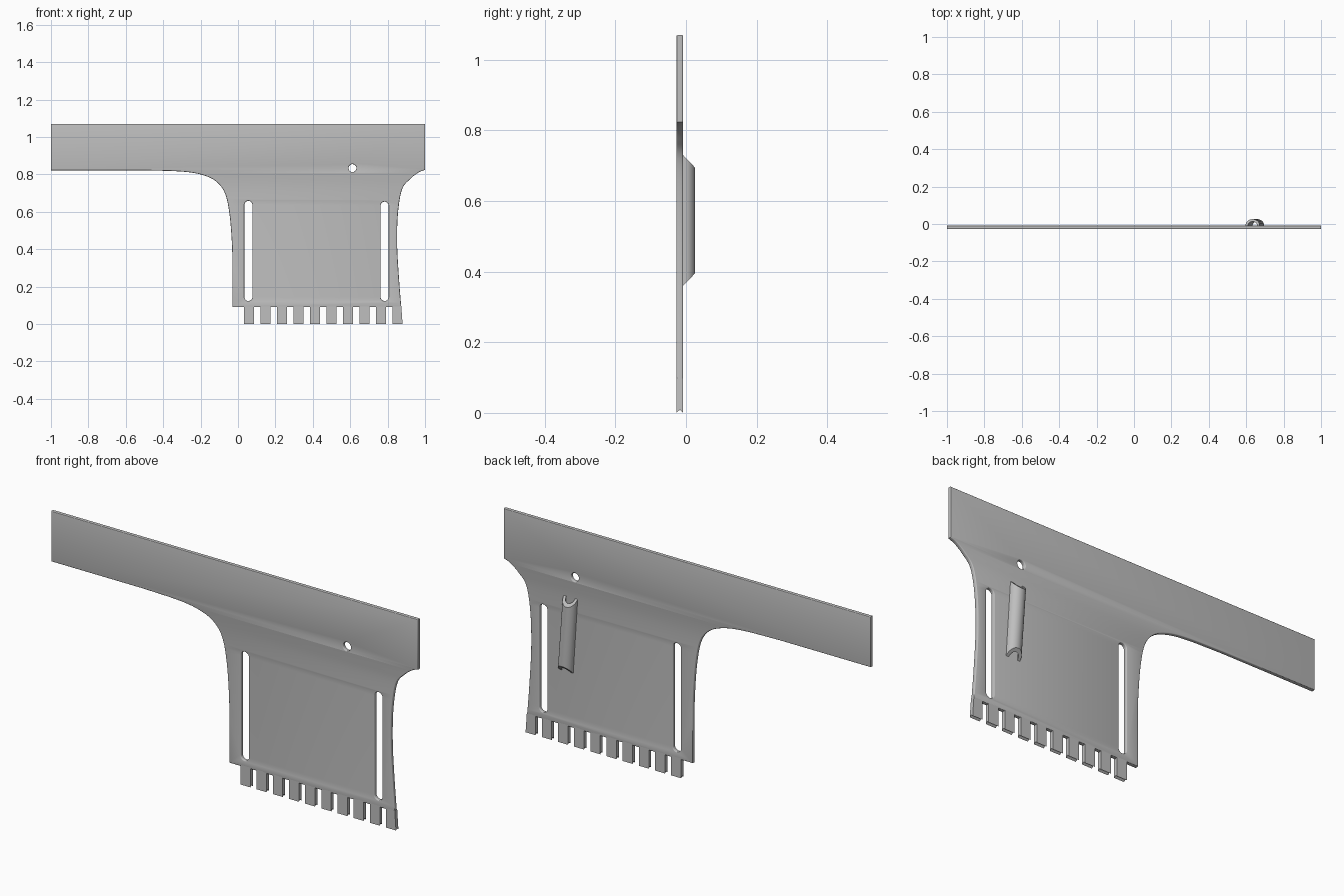
import bpy, bmesh, math
from mathutils import Vector

cube = bpy.data.objects.get("Cube")
if cube:
    bpy.data.objects.remove(cube, do_unlink=True)

Y_FRONT, Y_BACK = -0.027, -0.008
Y_MID = (Y_FRONT + Y_BACK) / 2

grey = bpy.data.materials.new("plain grey")
grey.use_nodes = True
COLOUR = (0.52, 0.52, 0.52, 1)
grey.diffuse_color = COLOUR
grey.node_tree.nodes["Principled BSDF"].inputs["Base Color"].default_value = COLOUR


def smooth_path(pts, steps=6):
    """Catmull-Rom curve through the points."""
    p = [Vector(q) for q in pts]
    p = [2 * p[0] - p[1]] + p + [2 * p[-1] - p[-2]]
    out = []
    for a, b, c, d in zip(p, p[1:], p[2:], p[3:]):
        for i in range(steps):
            t = i / steps
            out.append(0.5 * (2 * b + (c - a) * t + (2 * a - 5 * b + 4 * c - d) * t * t
                              + (3 * b - a - 3 * c + d) * t ** 3))
    return out + [p[-2]]


def slot(x, z0, z1, r, n=12):
    """Round-ended slot outline; a circle when z0 equals z1."""
    pts = []
    for z, start in ((z1, 0), (z0, math.pi)):
        for i in range(n + (z0 != z1)):
            a = start + math.pi * i / n
            pts.append((x + r * math.cos(a), z + r * math.sin(a)))
    return pts


def finish(obj):
    obj.data.materials.clear()
    obj.data.materials.append(grey)
    bpy.ops.object.select_all(action='DESELECT')
    obj.select_set(True)
    bpy.context.view_layer.objects.active = obj
    bpy.ops.object.shade_smooth_by_angle(angle=math.radians(35))


def mesh_object(name, bm):
    bmesh.ops.recalc_face_normals(bm, faces=bm.faces)
    me = bpy.data.meshes.new(name)
    bm.to_mesh(me)
    bm.free()
    obj = bpy.data.objects.new(name, me)
    bpy.context.collection.objects.link(obj)
    finish(obj)


# Plate: outline with two slots and a hole, edges rounded
right_side = smooth_path([(0.873, 0.09), (0.861, 0.24), (0.851, 0.42), (0.855, 0.59),
                          (0.877, 0.72), (0.92, 0.775), (0.965, 0.81), (1, 0.824)])
left_side = smooth_path([(-0.5, 0.822), (-0.31, 0.816), (-0.2, 0.80), (-0.12, 0.765),
                         (-0.07, 0.70), (-0.045, 0.585), (-0.032, 0.42), (-0.03, 0.30)])
outline = right_side + [(1, 1.07), (-1, 1.07), (-1, 0.822)] + left_side + [(-0.03, 0.09)]
loops = [outline,
         slot(0.0555, 0.145, 0.637, 0.0215),
         slot(0.7835, 0.145, 0.633, 0.0215),
         slot(0.612, 0.834, 0.834, 0.021)]

curve = bpy.data.curves.new("plate", 'CURVE')
curve.dimensions = '2D'
curve.fill_mode = 'BOTH'
ROUND = 0.004
curve.bevel_depth = ROUND
curve.bevel_resolution = 2
curve.offset = -ROUND
curve.extrude = (Y_BACK - Y_FRONT) / 2 - ROUND
for loop in loops:
    s = curve.splines.new('POLY')
    s.points.add(len(loop) - 1)
    for point, (x, z) in zip(s.points, loop):
        point.co = (x, z, 0, 1)
    s.use_cyclic_u = True
plate = bpy.data.objects.new("plate", curve)
plate.rotation_euler = (math.pi / 2, 0, 0)
plate.location = (0, Y_MID, 0)
bpy.context.collection.objects.link(plate)
bpy.ops.object.select_all(action='DESELECT')
plate.select_set(True)
bpy.context.view_layer.objects.active = plate
bpy.ops.object.convert(target='MESH')
plate = bpy.context.view_layer.objects.active
bm = bmesh.new()
bm.from_mesh(plate.data)
bmesh.ops.remove_doubles(bm, verts=bm.verts, dist=0.0001)
bmesh.ops.recalc_face_normals(bm, faces=bm.faces)
bm.to_mesh(plate.data)
bm.free()
finish(plate)

# Teeth along the bottom, each with a shallow V groove underneath
bm = bmesh.new()
section = [(Y_FRONT, 0.097), (Y_FRONT, 0), (Y_MID, 0.009), (Y_BACK, 0), (Y_BACK, 0.097)]
for i in range(10):
    x0 = 0.032 + i * 0.0882
    x1 = x0 + 0.054
    slant = -0.07 if i == 9 else 0
    a = [bm.verts.new((x0, y, z)) for y, z in section]
    b = [bm.verts.new((x1 + slant * z, y, z)) for y, z in section]
    bm.faces.new(a)
    bm.faces.new(b[::-1])
    for j in range(5):
        k = (j + 1) % 5
        bm.faces.new((a[j], b[j], b[k], a[k]))
mesh_object("teeth", bm)

# Clip on the back: a leaning half tube with mitred ends
bm = bmesh.new()
N = 16
rings = []
for x, z, miter in ((0.658, 0.36, 1.05), (0.634, 0.73, -1.05)):
    for half_width, depth in ((0.038, 0.034), (0.024, 0.021)):
        ring = []
        for i in range(N + 1):
            a = math.pi * i / N
            d = depth * math.sin(a)
            ring.append(bm.verts.new((x + half_width * math.cos(a), Y_BACK + d, z + miter * d)))
        rings.append(ring)
low_out, low_in, top_out, top_in = rings
for a, b in ((low_out, top_out), (top_out, top_in), (top_in, low_in), (low_in, low_out)):
    for i in range(N):
        bm.faces.new((a[i], a[i + 1], b[i + 1], b[i]))
for i in (0, N):
    bm.faces.new((low_out[i], top_out[i], top_in[i], low_in[i]))
mesh_object("back_clip", bm)
